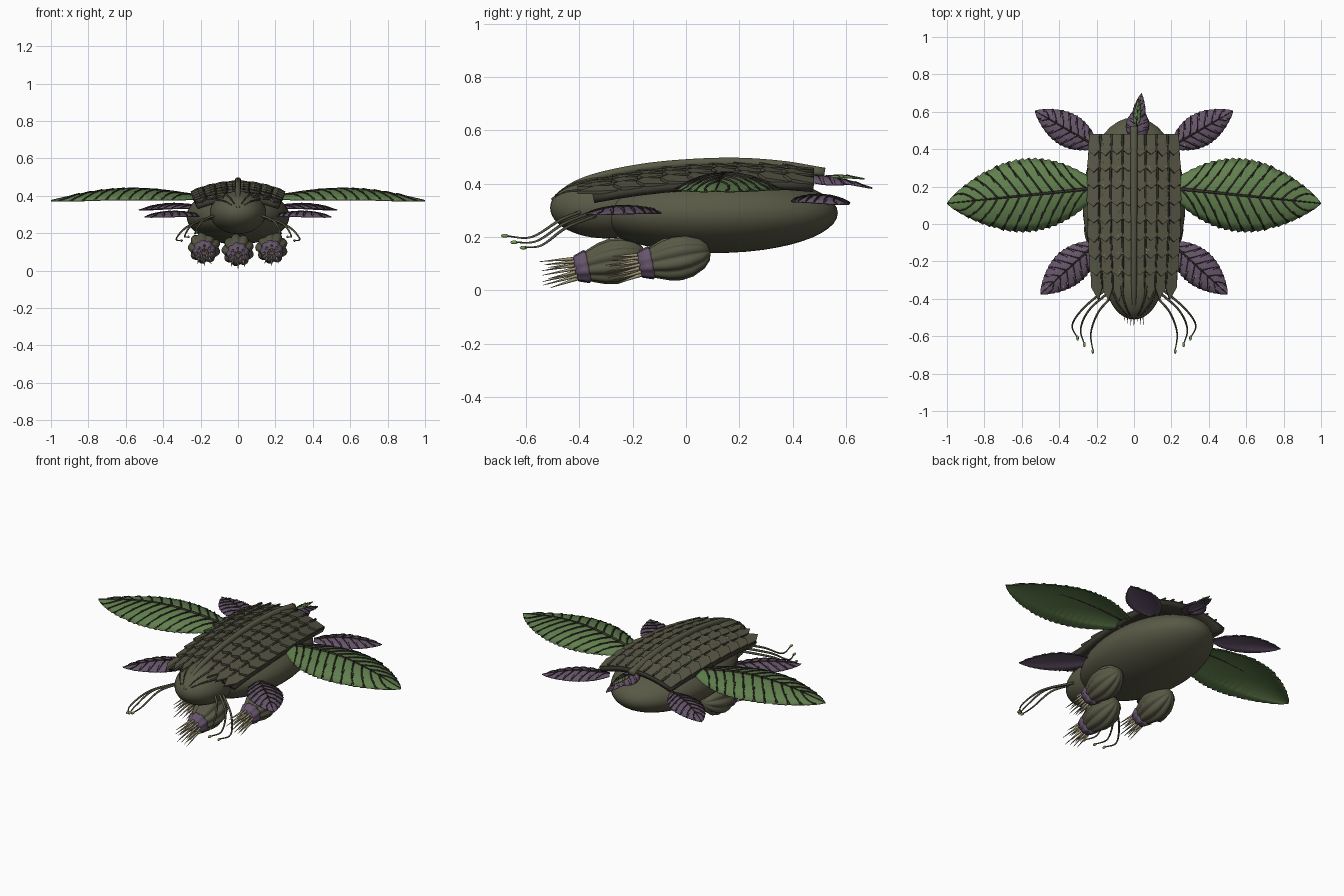
import bpy, bmesh, math, random
from mathutils import Vector as V

random.seed(4)
if "Cube" in bpy.data.objects:
    bpy.data.objects.remove(bpy.data.objects["Cube"])


def material(name, *rgb):
    m = bpy.data.materials.new(name)
    m.use_nodes = True
    m.diffuse_color = (*rgb, 1)
    bsdf = next(n for n in m.node_tree.nodes if n.type == 'BSDF_PRINCIPLED')
    bsdf.inputs["Base Color"].default_value = (*rgb, 1)
    bsdf.inputs["Roughness"].default_value = 0.8
    return m


OLIVE = material("olive skin", .1, .1, .062)
BARK = material("dark bark", .045, .042, .03)
SHELL = material("mossy shell", .092, .09, .058)
GREEN = material("leaf green", .12, .215, .075)
PURPLE = material("leaf purple", .135, .09, .15)
VEIN = material("dark vein", .04, .032, .027)
TAN = material("pale thorn", .42, .37, .23)
FLECK = material("bright moss", .2, .36, .09)


def finish(bm, name, mat, smooth=True, up=False, thick=0):
    bm.normal_update()
    if up:
        for f in bm.faces:
            if f.normal.z < 0:
                f.normal_flip()
    else:
        bmesh.ops.recalc_face_normals(bm, faces=bm.faces)
    for f in bm.faces:
        f.smooth = smooth
    me = bpy.data.meshes.new(name)
    bm.to_mesh(me)
    bm.free()
    me.materials.append(mat)
    ob = bpy.data.objects.new(name, me)
    bpy.context.collection.objects.link(ob)
    if thick:
        mod = ob.modifiers.new("thickness", 'SOLIDIFY')
        mod.thickness, mod.offset = thick, -1
    return ob


def ellipsoid(name, centre, radii, mat):
    bm = bmesh.new()
    bmesh.ops.create_uvsphere(bm, u_segments=40, v_segments=24, radius=1)
    bmesh.ops.scale(bm, vec=radii, verts=bm.verts)
    bmesh.ops.translate(bm, vec=centre, verts=bm.verts)
    return finish(bm, name, mat)


def rings(bm, loops, caps=True):
    rows = [[bm.verts.new(p) for p in loop] for loop in loops]
    n = len(rows[0])
    for a, b in zip(rows, rows[1:]):
        for i in range(n):
            bm.faces.new((a[i], a[(i + 1) % n], b[(i + 1) % n], b[i]))
    if caps:
        bm.faces.new(rows[0])
        bm.faces.new(rows[-1])


def tube(bm, pts, r0, r1, sides=6):
    loops = []
    for i, p in enumerate(pts):
        d = (pts[min(i + 1, len(pts) - 1)] - pts[max(i - 1, 0)]).normalized()
        a = d.cross(V((0, 0, 1))).normalized()
        b = a.cross(d)
        r = r0 + (r1 - r0) * i / (len(pts) - 1)
        angles = [math.tau * k / sides for k in range(sides)]
        loops.append([p + (a * math.cos(t) + b * math.sin(t)) * r for t in angles])
    rings(bm, loops)


def spline(ctrl, steps=6):
    """Smooth path through the control points."""
    c = [V(p) for p in ctrl]
    c = [c[0] * 2 - c[1]] + c + [c[-1] * 2 - c[-2]]
    out = []
    for p, q, r, s in zip(c, c[1:], c[2:], c[3:]):
        for k in range(steps):
            t = k / steps
            out.append((q * 2 + (r - p) * t + (p * 2 - q * 5 + r * 4 - s) * t * t
                        + (q * 3 - p - r * 3 + s) * t ** 3) / 2)
    return out + [c[-2]]


def flecks(name, points, size):
    bm = bmesh.new()
    for p in points:
        a = random.uniform(0, math.pi)
        d, e = V((math.cos(a), math.sin(a), 0)) * size, V((-math.sin(a), math.cos(a), 0)) * size * .4
        bm.faces.new([bm.verts.new(p + o) for o in (d, e, -d, -e)])
    finish(bm, name, FLECK, False, True)


def leaf(name, base, tip, half, arch, drop, mat, pairs, rib, spots=0):
    base, tip = V(base), V(tip)
    axis = tip - base
    side = axis.cross(V((0, 0, 1))).normalized()

    def at(u, v, lift=0.0):
        w = math.sin(math.pi * min(1, .05 + .95 * u) ** .93) ** .8 if u < 1 else .01
        tooth = 1 - .07 * ((u * pairs * 2) % 1) * abs(v) ** 4
        return (base + axis * u + side * v * w * half * tooth
                + V((0, 0, arch * math.sin(math.pi * u) - drop * v * v * w + lift)))

    # Blade
    bm = bmesh.new()
    nu = pairs * 8
    grid = [[bm.verts.new(at(i / nu, j / 4 - 1)) for j in range(9)] for i in range(nu + 1)]
    for a, b in zip(grid, grid[1:]):
        for j in range(8):
            bm.faces.new((a[j], a[j + 1], b[j + 1], b[j]))
    finish(bm, name, mat, True, True, .005)
    # Midrib and side veins
    bm = bmesh.new()
    tube(bm, [at(i / 12, 0) for i in range(13)], rib, rib * .3)
    for k in range(pairs):
        u = .04 + .84 * k / pairs
        for s in (-1, 1):
            tube(bm, [at(min(u + .15 * t, .995), s * t, .002) for t in (0, .25, .5, .75, 1)],
                 rib * .6, rib * .3, 5)
            mid = u + .42 / pairs
            tube(bm, [at(mid + .1 * t, s * t, .001) for t in (.5, .75, 1)], rib * .2, rib * .3, 4)
    finish(bm, name + "_veins", VEIN)
    if spots:
        flecks(name + "_flecks", [at(random.uniform(.1, .9), random.uniform(-.9, .9), .004)
                                  for _ in range(spots)], .004)


# Body and head
ellipsoid("body", (0, .11, .29), (.275, .46, .15), OLIVE)
ellipsoid("head", (0, -.3, .31), (.15, .21, .115), OLIVE)


def head_top(x, y):
    return V((x, y, .31 + .115 * math.sqrt(max(0, 1 - (x / .15) ** 2 - ((y + .3) / .21) ** 2))))


bm = bmesh.new()
for x in (-.115, -.065, .065, .115):
    tube(bm, [head_top(x * (1 - .7 * t * t), -.33 - .16 * t) for t in (0, .25, .5, .75, 1)], .008, .003)
finish(bm, "head_ridges", BARK)


# Shell: dark underlay, overlapping plates, lengthwise rails and a spine
def shell(f, y, lift=0.0):
    x = f * (.25 - .1 * (y - .15) ** 2)
    return V((x, y, .462 - .21 * (y - .2) ** 2 - .85 * x * x + lift))


BACK, FRONT, ROWS, COLS = .48, -.35, 9, 4
STEP = (FRONT - BACK) / ROWS
bm = bmesh.new()
grid = [[bm.verts.new(shell(j / 6 - 1, BACK + STEP * i)) for j in range(13)] for i in range(ROWS + 1)]
for a, b in zip(grid, grid[1:]):
    for j in range(12):
        bm.faces.new((a[j], a[j + 1], b[j + 1], b[j]))
finish(bm, "shell_underlay", BARK, True, True, .03)

bm = bmesh.new()
for s in (-1, 1):
    for c in range(COLS):
        for r in range(ROWS):
            y = BACK + STEP * r
            point = 1.65 if r == ROWS - 1 else 1.2
            wob = random.uniform(-.08, .08)
            outline = ((.03, 0, 0), (.97, 0, 0), (1.06, .9 + wob, .012),
                       (.5, point + wob, .016), (.03, .9, .014))
            bm.faces.new([bm.verts.new(shell(s * (c + a) / COLS, y + STEP * b, .004 + h))
                          for a, b, h in outline])
finish(bm, "shell_plates", SHELL, False, True, .012)

bm = bmesh.new()
for s in (-1, 1):
    for c in range(1, COLS):
        tube(bm, [shell(s * c / COLS, BACK + STEP * i / 2, .012) for i in range(ROWS * 2 + 1)], .006, .005)
finish(bm, "shell_rails", BARK)
flecks("shell_flecks", [shell(random.choice((-1, 1)) * random.choice((.3, .7)) + random.uniform(-.05, .05),
                              random.uniform(-.3, .46), .021) for _ in range(130)], .005)

bm = bmesh.new()
tube(bm, spline([(0, -.5, .335), (0, -.42, .395), (0, -.3, .435), (0, -.1, .468),
                 (0, .15, .481), (0, .35, .469), (0, .52, .44)]), .012, .021, 10)
finish(bm, "spine_ridge", OLIVE)

# Large wings and small fins
for s, label in ((1, "left"), (-1, "right")):
    leaf(label + "_wing", (s * .22, .19, .4), (s, .11, .375), .2, .05, .058, GREEN, 11, .009)
    leaf(label + "_front_fin", (s * .21, -.11, .3), (s * .5, -.375, .288), .098, .022, .026, PURPLE, 7, .006, 40)
    leaf(label + "_rear_fin", (s * .21, .42, .345), (s * .53, .605, .325), .092, .022, .024, PURPLE, 7, .006, 40)

    # Feelers with bulb tips
    paths = ([(.11, -.38, .3), (.19, -.47, .265), (.23, -.58, .2), (.22, -.68, .205)],
             [(.13, -.36, .29), (.24, -.46, .25), (.285, -.56, .185), (.265, -.645, .18)],
             [(.14, -.34, .28), (.27, -.45, .235), (.33, -.54, .17), (.302, -.61, .16)])
    bm = bmesh.new()
    for k, path in enumerate(paths):
        path = [(s * x, y, z) for x, y, z in path]
        tube(bm, spline(path), .007, .003)
        ellipsoid(f"{label}_feeler_bulb_{k + 1}", path[-1], (.007, .014, .007), FLECK)
    finish(bm, label + "_feelers", OLIVE)

# Tail leaves
leaf("tail_leaf", (.01, .47, .42), (.04, .7, .385), .038, .014, .012, PURPLE, 5, .004, 25)
leaf("tail_sheath", (.01, .44, .43), (.03, .63, .405), .065, .01, .03, PURPLE, 4, .004, 15)
leaf("tail_bract", (.01, .5, .425), (.025, .67, .42), .02, .01, .008, GREEN, 3, .003)

# Ribbed pods with purple collars and thorns
PROFILE = ((0, .012), (.03, .035), (.12, .06), (.3, .082), (.48, .088), (.65, .08), (.82, .063), (.95, .046), (1, .03))
AX = V((0, -.255, -.05))
UP = AX.cross(V((1, 0, 0))).normalized()


def pod(name, origin):
    origin = V(origin)

    def ring(t, r, n, lobes, depth):
        angles = [math.tau * k / n for k in range(n)]
        return [origin + AX * t + (V((1, 0, 0)) * math.cos(a) + UP * math.sin(a)) * r
                * (1 - depth + depth * abs(math.sin(lobes * a / 2))) for a in angles]

    bm = bmesh.new()
    rings(bm, [ring(t, r, 72, 9, .16) for t, r in PROFILE])
    finish(bm, name, OLIVE)
    bm = bmesh.new()
    rings(bm, [ring(t, r, 36, 9, .12) for t, r in ((.84, .058), (.88, .064), (1.03, .05), (1.05, .03))])
    finish(bm, name + "_collar", PURPLE)
    bm = bmesh.new()
    for k in range(16):
        a = math.tau * k / 8
        d = V((1, 0, 0)) * math.cos(a) + UP * math.sin(a)
        near, far = (.035, .052) if k < 8 else (.016, .024)
        tip = 1.5 + random.uniform(-.12, .05)
        tube(bm, [origin + AX * .95 + d * near, origin + AX * 1.2 + d * (near + far) / 2,
                  origin + AX * tip + d * far], .009, .001, 5)
    finish(bm, name + "_thorns", TAN)


pod("centre_pod", (0, -.15, .133))
pod("left_pod", (.18, .09, .147))
pod("right_pod", (-.18, .09, .147))
